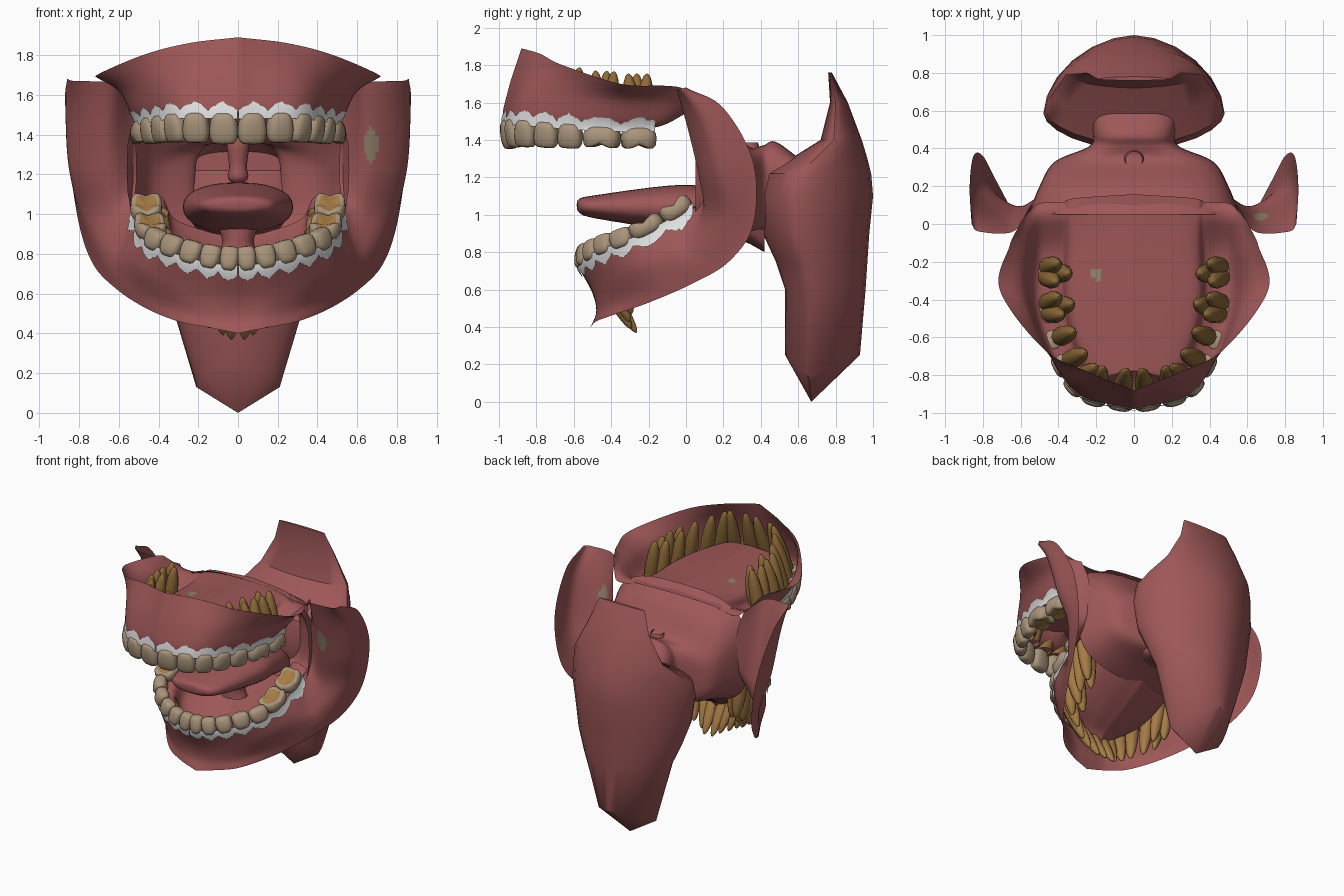
import bpy, bmesh, math, random
from mathutils import Vector

random.seed(4)
default_cube = bpy.data.objects.get("Cube")
if default_cube:
    bpy.data.objects.remove(default_cube)


def material(name, red, green, blue):
    mat = bpy.data.materials.new(name)
    mat.use_nodes = True
    colour = (red, green, blue, 1)
    mat.diffuse_color = colour
    shader = mat.node_tree.nodes["Principled BSDF"]
    shader.inputs["Base Color"].default_value = colour
    shader.inputs["Roughness"].default_value = 0.8
    return mat


flesh = material("flesh pink", .34, .095, .097)
enamel = material("tooth beige", .40, .30, .20)
ochre = material("root ochre", .38, .20, .06)
brown = material("root brown", .27, .145, .04)
white = material("margin white", .76, .76, .76)
tan = material("tan spot", .29, .23, .15)


def smooth_curve(points, steps):
    """Catmull-Rom samples through the points."""
    points = [Vector(p) for p in points]
    result = []
    for i in range(len(points) - 1):
        b, c = points[i], points[i + 1]
        a = points[i - 1] if i else b * 2 - c
        d = points[i + 2] if i + 2 < len(points) else c * 2 - b
        for k in range(steps):
            t = k / steps
            result.append(b + ((c - a) * t + (a * 2 - b * 5 + c * 4 - d) * t * t
                               + (b * 3 - a - c * 3 + d) * t ** 3) / 2)
    return result + [points[-1]]


def loft(bm, rows, across=1, along=1, closed=False, index=0, side=1):
    """Skin a grid of rows, refined smoothly both ways."""
    rows = [smooth_curve(row, across) for row in rows]
    columns = [smooth_curve(column, along) for column in zip(*rows)]
    verts = [[bm.verts.new((v.x * side, v.y, v.z)) for v in column] for column in columns]
    if closed:
        verts.append(verts[0])
    for left, right in zip(verts, verts[1:]):
        for k in range(len(left) - 1):
            face = bm.faces.new((left[k], right[k], right[k + 1], left[k + 1]))
            face.material_index = index


def finish(name, bm, materials, sharp=60, spots=()):
    bmesh.ops.remove_doubles(bm, verts=bm.verts[:], dist=0.0005)
    bmesh.ops.recalc_face_normals(bm, faces=bm.faces[:])
    for face in bm.faces:
        centre = face.calc_center_median()
        for spot, size in spots:
            offset = [(centre[i] - spot[i]) / size[i] for i in range(3)]
            if Vector(offset).length < 1:
                face.material_index = 1
    mesh = bpy.data.meshes.new(name)
    bm.to_mesh(mesh)
    bm.free()
    for mat in materials:
        mesh.materials.append(mat)
    mesh.shade_smooth()
    mesh.set_sharp_from_angle(angle=math.radians(sharp))
    obj = bpy.data.objects.new(name, mesh)
    bpy.context.scene.collection.objects.link(obj)


def mirrored_sheet(name, rows, spots=()):
    bm = bmesh.new()
    for side in (1, -1):
        loft(bm, rows, 12, 12, side=side)
    finish(name, bm, [flesh, tan], spots=spots)


def oval(count, power=1.0):
    for k in range(count):
        angle = math.tau * k / count
        c, s = math.cos(angle), math.sin(angle)
        yield math.copysign(abs(c) ** power, c), math.copysign(abs(s) ** power, s)


# Upper gum: rim, vestibule and gum line from the middle to the back
upper = [
    [(0, -.88, 1.89), (0, -.95, 1.67), (0, -.975, 1.51)],
    [(.25, -.78, 1.86), (.3, -.86, 1.67), (.29, -.9, 1.51)],
    [(.48, -.66, 1.8), (.47, -.66, 1.65), (.44, -.66, 1.49)],
    [(.71, -.35, 1.7), (.59, -.38, 1.62), (.51, -.4, 1.475)],
    [(.66, -.12, 1.69), (.58, -.14, 1.61), (.5, -.15, 1.48)],
    [(.62, -.03, 1.68), (.57, 0, 1.61), (.49, .03, 1.56)],
    [(.6, .01, 1.65), (.56, .06, 1.6), (.5, .11, 1.55)],
]
upper_rows = []
for rim, mid, gum in upper:
    x, y, z = gum
    front = 1 - x / .52
    upper_rows.append([rim, mid, gum, (x * .76, y + .12 * front, z + .01),
                       (x * .62, y + .18 * front + .02, z + (1.6 - z) * .8),
                       (0, y + .2 * front + .04, 1.61)])
mirrored_sheet("upper_gum_and_palate", upper_rows,
               spots=[((-.2, -.27, 1.6), (.03, .025, .1))])

# Cheeks running down into the lower lip fold, from inner edge to outer rim
lower = [
    [(.55, .09, 1.59), (.64, -.04, 1.66), (.82, -.04, 1.67), (.86, 0, 1.68)],
    [(.52, .13, 1.44), (.66, .02, 1.42), (.845, .08, 1.5), (.87, .2, 1.57)],
    [(.51, .14, 1.2), (.66, .07, 1.2), (.835, .17, 1.22), (.85, .36, 1.28)],
    [(.52, .09, 1.08), (.64, .1, 1), (.77, .2, 1), (.8, .36, .95)],
    [(.51, .02, 1.02), (.6, .02, .85), (.68, .1, .8), (.73, .23, .75)],
    [(.5, -.12, .93), (.56, -.1, .8), (.6, -.03, .7), (.62, .03, .63)],
    [(.46, -.3, .84), (.48, -.27, .72), (.47, -.22, .6), (.47, -.2, .53)],
    [(.33, -.46, .78), (.33, -.41, .65), (.3, -.39, .53), (.3, -.4, .46)],
    [(.16, -.55, .73), (.16, -.49, .6), (.15, -.47, .5), (.15, -.48, .43)],
    [(0, -.57, .71), (0, -.5, .58), (0, -.48, .48), (0, -.51, .4)],
]
mirrored_sheet("cheeks_and_lower_lip_fold", lower,
               spots=[((.67, .04, 1.35), (.033, .1, .09))])

# Lower gum ridge and mouth floor derived from the gum line
floor_rows = []
for row in lower[3:]:
    x, y, z = row[0]
    front = 1 - x / .52
    floor_rows.append([row[0], (x * .75, y + .02 + .08 * front, z + .01),
                       (x * .62, y + .04 + .12 * front, z - .1),
                       (x * .33, y + .06 + .16 * front, z - .16),
                       (0, y + .08 + .16 * front, z - .18)])
mirrored_sheet("lower_gum_and_mouth_floor", floor_rows)

# Back of the mouth narrowing into the throat: depth, half width, bottom, top
bm = bmesh.new()
tube = [(.05, .56, .82, 1.64), (.2, .5, .87, 1.54), (.33, .42, .9, 1.37),
        (.41, .24, .91, 1.37), (.48, .22, .9, 1.39), (.62, .26, .88, 1.29)]
loft(bm, [[(c * w, y, (lo + hi) / 2 + s * (hi - lo) / 2) for c, s in oval(40, .65)]
          for y, w, lo, hi in tube], along=5, closed=True)
finish("mouth_back", bm, [flesh])

# Throat: height, half width, front edge, back edge
throat = [(.13, .21, .53, .93), (.6, .35, .53, .96), (.75, .41, .48, .97), (.9, .45, .41, .98),
          (1.1, .48, .39, 1), (1.22, .47, .42, .99), (1.3, .43, .56, .97), (1.4, .36, .72, .94),
          (1.6, .25, .77, .865), (1.76, .19, .76, .78)]
bm = bmesh.new()
rows = [[(0, .67, 0)] * 24]
for z, w, near, far in throat:
    widest = near + (far - near) * .32
    row = []
    for c, s in oval(24, 1.12):
        lift = .12 * abs(s) if z < .2 else 0
        reach = far - widest if s > 0 else widest - near
        row.append((c * w, widest + s * reach, z + lift))
    rows.append(row)
rows.append([(0, .77, 1.76)] * 24)
loft(bm, rows, closed=True)
finish("throat", bm, [flesh], sharp=40)

# Tongue: depth, half width, bottom, top
tongue = [(-.585, 0, 1.05, 1.05), (-.57, .13, 1.01, 1.085), (-.48, .2, .98, 1.105),
          (-.1, .275, .92, 1.155), (.1, .26, .9, 1.15), (.3, .22, .86, 1.08), (.42, .14, .8, .95)]
bm = bmesh.new()
loft(bm, [[(c * w, y, (lo + hi) / 2 + s * (hi - lo) / 2) for c, s in oval(28, .88)]
          for y, w, lo, hi in tongue], along=4, closed=True)
finish("tongue", bm, [flesh])

# Fold under the tongue
bm = bmesh.new()
loft(bm, [[(c * w, -.05 + s * .08, z) for c, s in oval(12)]
          for z, w in ((.8, .1), (.87, .08), (.98, .12))], along=4, closed=True)
finish("tongue_fold", bm, [flesh])

# Uvula
bm = bmesh.new()
loft(bm, [[(c * r, .34 + s * r, z) for c, s in oval(16)]
          for z, r in ((1.385, .045), (1.34, .055), (1.24, .045), (1.18, .05), (1.14, .002))],
     along=4, closed=True)
finish("uvula", bm, [flesh])


class Arch:
    """Gum line measured by length, with the direction facing out of the mouth."""

    def __init__(self, gum, fold):
        self.gum, self.fold = smooth_curve(gum, 12), smooth_curve(fold, 12)

    def at(self, distance):
        for i in range(len(self.gum) - 1):
            step = self.gum[i + 1] - self.gum[i]
            if distance <= step.length or i == len(self.gum) - 2:
                break
            distance -= step.length
        t = distance / step.length
        return (self.gum[i].lerp(self.gum[i + 1], t), self.fold[i].lerp(self.fold[i + 1], t),
                step.normalized(), Vector((step.y, -step.x, 0)).normalized())


def build_teeth(label, arch, widths, bite, height, root_length, leans, reaches, root_colour):
    start = 0
    for number, width in enumerate(widths):
        gum, fold, along, out = arch.at(start + width / 2)
        start += width
        molar, back = number > 4, number / 6
        depth = .17 if molar else .12
        tall = height * (.68 if molar else 1 - .04 * number)
        upright = Vector((0, 0, bite))
        tilted = out.cross(along) * bite

        def place(u, v, w, up):
            return gum + along * u + out * v + up * w

        # Crown, slightly narrow at the neck, with low cusps on the back teeth
        crown = []
        for k in range(11):
            level = -math.cos(math.pi * k / 10)
            size = math.sin(math.pi * k / 10) ** .38 * (.94 + .06 * level)
            thick = 1 if molar else .88 - .22 * level
            crown.append([])
            for c, s in oval(20, .7):
                chewing = molar and level > .5
                cusp = .012 * abs(c * s) * 4 * size if chewing else 0
                dip = .022 * (1 - size) if chewing else 0
                crown[-1].append(place(c * size * width * .51,
                                       s * size * thick * depth / 2 - depth * .5 + .04,
                                       tall * (.5 + .5 * level) + cusp - dip, tilted))
        # Roots, one for front teeth and several for the molars
        lean = leans[0] + (leans[1] - leans[0]) * back
        length = root_length * (1.08 - .16 * back)
        feet = [(-.045, .02), (.045, .02), (0, -.04)] if molar else [(0, 0)]
        roots = []
        for u, v in feet:
            roots.append([[place(u * (.6 + .5 * t) + c * r, v - .07 - lean * t + s * r,
                                 .02 - length * t, upright) for c, s in oval(10)]
                          for t, r in ((0, .05), (.4, .05), (.75, .037), (.95, .018), (1, .001))])
        for side, word in ((1, "left"), (-1, "right")):
            bm = bmesh.new()
            loft(bm, crown, closed=True, side=side)
            if molar:
                middle = place(0, .04 - depth / 2, tall, tilted)
                middle.x *= side
                for face in bm.faces:
                    if (face.calc_center_median() - middle).length < .058:
                        face.material_index = 2
            for root in roots:
                loft(bm, root, along=2, closed=True, index=1, side=side)
            finish(f"{label}_{word}_tooth_{number + 1}", bm, [enamel, root_colour, ochre])

    # Pale scalloped margin lying on the gum beside each tooth
    rows, start = [], 0
    for width in widths:
        for k in range(12):
            gum, fold, along, out = arch.at(start + width * k / 12)
            peak = 1 - abs(k / 6 - 1)
            reach = reaches[0] + reaches[1] * peak ** .7 + random.uniform(-.04, .04)
            lift = out * .013
            rows.append([gum + lift + Vector((0, 0, bite * .03)), gum + lift,
                         gum.lerp(fold, reach) + lift])
        start += width
    bm = bmesh.new()
    for side in (1, -1):
        loft(bm, rows, side=side)
    finish(f"{label}_gum_margin", bm, [white])


upper_arch = Arch([row[2] for row in upper], [row[1] for row in upper])
lower_half = lower[:2:-1]
lower_arch = Arch([row[0] for row in lower_half], [row[1] for row in lower_half])
build_teeth("upper", upper_arch, [.15, .14, .13, .14, .14, .21, .2],
            -1, .16, .33, (.12, .05), (.09, .24), brown)
build_teeth("lower", lower_arch, [.1, .11, .12, .13, .14, .2, .19],
            1, .125, .34, (.23, .03), (.12, .3), ochre)
